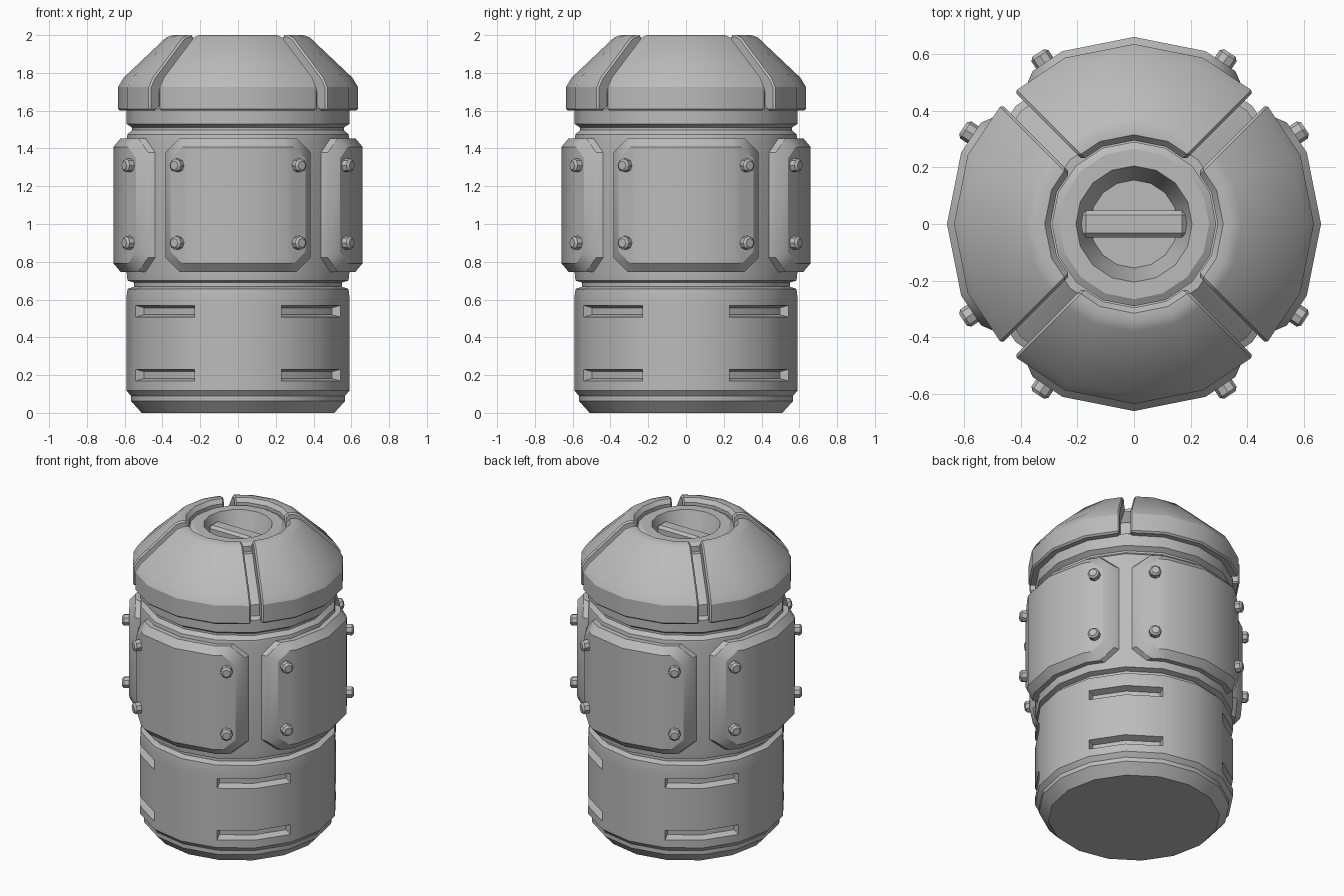
import bpy, bmesh, math
from mathutils import Matrix, Vector

SIDES = 16
STEP = math.tau / SIDES

if "Cube" in bpy.data.objects:
    bpy.data.objects.remove(bpy.data.objects["Cube"])

grey = bpy.data.materials.new("plain_grey")
grey.use_nodes = True
GREY = (0.5, 0.5, 0.5, 1)
grey.diffuse_color = GREY
grey.node_tree.nodes["Principled BSDF"].inputs["Base Color"].default_value = GREY


def finish(bm, name, turn=0.0):
    """Turn the mesh about z, make it an object and shade it."""
    bmesh.ops.recalc_face_normals(bm, faces=bm.faces)
    bm.transform(Matrix.Rotation(turn, 4, "Z"))
    mesh = bpy.data.meshes.new(name)
    bm.to_mesh(mesh)
    bm.free()
    mesh.materials.append(grey)
    obj = bpy.data.objects.new(name, mesh)
    bpy.context.collection.objects.link(obj)
    bpy.ops.object.select_all(action="DESELECT")
    obj.select_set(True)
    bpy.context.view_layer.objects.active = obj
    bpy.ops.object.shade_smooth_by_angle(angle=math.radians(30))
    return obj


def ring(bm, r, z):
    return [bm.verts.new((r * math.cos(i * STEP), r * math.sin(i * STEP), z))
            for i in range(SIDES)]


def bridge(bm, a, b):
    n = len(a)
    for i in range(n):
        j = (i + 1) % n
        bm.faces.new((a[i], a[j], b[j], b[i]))


def bevel_sharp(bm, width, limit):
    edges = [e for e in bm.edges
             if len(e.link_faces) == 2 and e.calc_face_angle() > math.radians(limit)]
    bmesh.ops.bevel(bm, geom=edges, offset=width, segments=1, affect="EDGES",
                    profile=0.5, clamp_overlap=True)


# Body: lathed profile from the base to the floor of the top recess
SLOTS = ((0.165, 0.235), (0.503, 0.573))
R = 0.59
profile = [(0.51, 0), (0.567, 0.063), (0.567, 0.09), (R, 0.118)]
profile += [(R, z) for slot in SLOTS for z in slot]
profile += [(R, 0.615), (0.585, 0.656), (0.55, 0.668), (0.55, 0.69), (0.585, 0.70),
            (R, 0.745), (R, 1.45), (0.585, 1.475), (0.56, 1.497), (0.56, 1.51),
            (R, 1.53), (R, 1.61), (0.565, 1.625), (0.565, 1.70), (0.32, 1.92),
            (0.29, 1.92), (0.29, 1.955), (0.265, 1.97), (0.205, 1.97), (0.155, 1.82)]
bm = bmesh.new()
rings = [ring(bm, r, z) for r, z in profile]
for low, high in zip(rings, rings[1:]):
    bridge(bm, low, high)
bm.faces.new(rings[0][::-1])
bm.faces.new(rings[-1])
bmesh.ops.recalc_face_normals(bm, faces=bm.faces)


def in_slot(face):
    c = face.calc_center_median()
    angle = math.degrees(math.atan2(c.y, c.x)) % 90
    return 22 < angle < 68 and any(a < c.z < b for a, b in SLOTS)


# Vent slots sunk into the lower body on the diagonals
slot_faces = [f for f in bm.faces if in_slot(f)]
bmesh.ops.inset_region(bm, faces=slot_faces, thickness=0.004, depth=0, use_even_offset=True)
bmesh.ops.inset_region(bm, faces=slot_faces, thickness=0.013, depth=-0.045,
                       use_even_offset=True)
finish(bm, "body")


# Crown: four armour plates split by diagonal channels
CROWN = [(0.635, 1.6), (0.635, 1.725), (0.605, 1.775), (0.38, 1.988), (0.345, 2.0),
         (0.315, 2.0), (0.295, 1.975), (0.295, 1.89), (0.54, 1.68), (0.56, 1.6)]


def crown_plate(name, turn):
    bm = bmesh.new()
    columns = []
    for k in range(-2, 3):
        a = k * STEP
        columns.append([bm.verts.new((r * math.sin(a), -r * math.cos(a), z))
                        for r, z in CROWN])
    for a, b in zip(columns, columns[1:]):
        bridge(bm, a, b)
    for side in (-1, 1):
        normal = Vector((side, 1, 0)).normalized()
        cut = bmesh.ops.bisect_plane(bm, geom=bm.verts[:] + bm.edges[:] + bm.faces[:],
                                     plane_co=normal * -0.032, plane_no=normal,
                                     clear_outer=True)
        rim = [g for g in cut["geom_cut"] if isinstance(g, bmesh.types.BMEdge)]
        bmesh.ops.edgeloop_fill(bm, edges=rim)
    bmesh.ops.recalc_face_normals(bm, faces=bm.faces)
    bevel_sharp(bm, 0.01, 55)
    finish(bm, name, turn)


# Side panels: chamfered plates wrapped around the body
def wrap(x, r):
    """Depth of the sixteen-sided outline of radius r at a given x."""
    apothem = r * math.cos(STEP / 2)
    return min((apothem - abs(x) * math.sin(p)) / math.cos(p)
               for p in (STEP / 2, STEP * 1.5))


def side_panel(name, turn):
    bm = bmesh.new()
    loops = []
    for r, half, tall, cut in ((0.56, 0.385, 0.353, 0.075), (0.622, 0.385, 0.353, 0.075),
                               (0.66, 0.358, 0.308, 0.062)):
        bend = r * math.sin(STEP)
        xs = (-half, cut - half, -bend, 0, bend, half - cut, half)
        hs = [tall - cut if abs(x) == half else tall for x in xs]
        top = [bm.verts.new((x, -wrap(x, r), 1.1 + h)) for x, h in zip(xs, hs)]
        low = [bm.verts.new((x, -wrap(x, r), 1.1 - h)) for x, h in zip(xs, hs)]
        loops.append(top + low[::-1])
        if r != 0.622:
            for i in range(len(xs) - 1):
                bm.faces.new((top[i], top[i + 1], low[i + 1], low[i]))
    for a, b in zip(loops, loops[1:]):
        bridge(bm, a, b)
    finish(bm, name, turn)


# Bolts: four tapered studs near the corners of each panel
def panel_bolts(name, turn):
    bm = bmesh.new()
    for side in (-1, 1):
        out = Vector((side * math.sin(STEP * 1.5), -math.cos(STEP * 1.5), 0))
        for z in (0.9, 1.31):
            spot = Vector((side * 0.315, -wrap(0.315, 0.66), z)) + out * 0.012
            place = Matrix.Translation(spot) @ out.to_track_quat("Z", "Y").to_matrix().to_4x4()
            made = bmesh.ops.create_cone(bm, cap_ends=True, segments=8, radius1=0.036,
                                         radius2=0.036, depth=0.06, matrix=place)
            tip = [e for e in {e for v in made["verts"] for e in v.link_edges}
                   if all((v.co - spot).dot(out) > 0.02 for v in e.verts)]
            bmesh.ops.bevel(bm, geom=tip, offset=0.011, segments=1, affect="EDGES")
    finish(bm, name, turn)


for i, where in enumerate(("front", "left", "back", "right")):
    quarter = i * math.pi / 2
    crown_plate(where + "_crown_plate", quarter)
    side_panel(where + "_panel", quarter)
    panel_bolts(where + "_bolts", quarter)

# Grip bar across the top recess
bm = bmesh.new()
bmesh.ops.create_cube(bm, size=1, matrix=Matrix.Translation((0, 0, 1.865))
                      @ Matrix.Diagonal((0.37, 0.095, 0.13, 1)))
bevel_sharp(bm, 0.016, 55)
finish(bm, "grip_bar")
